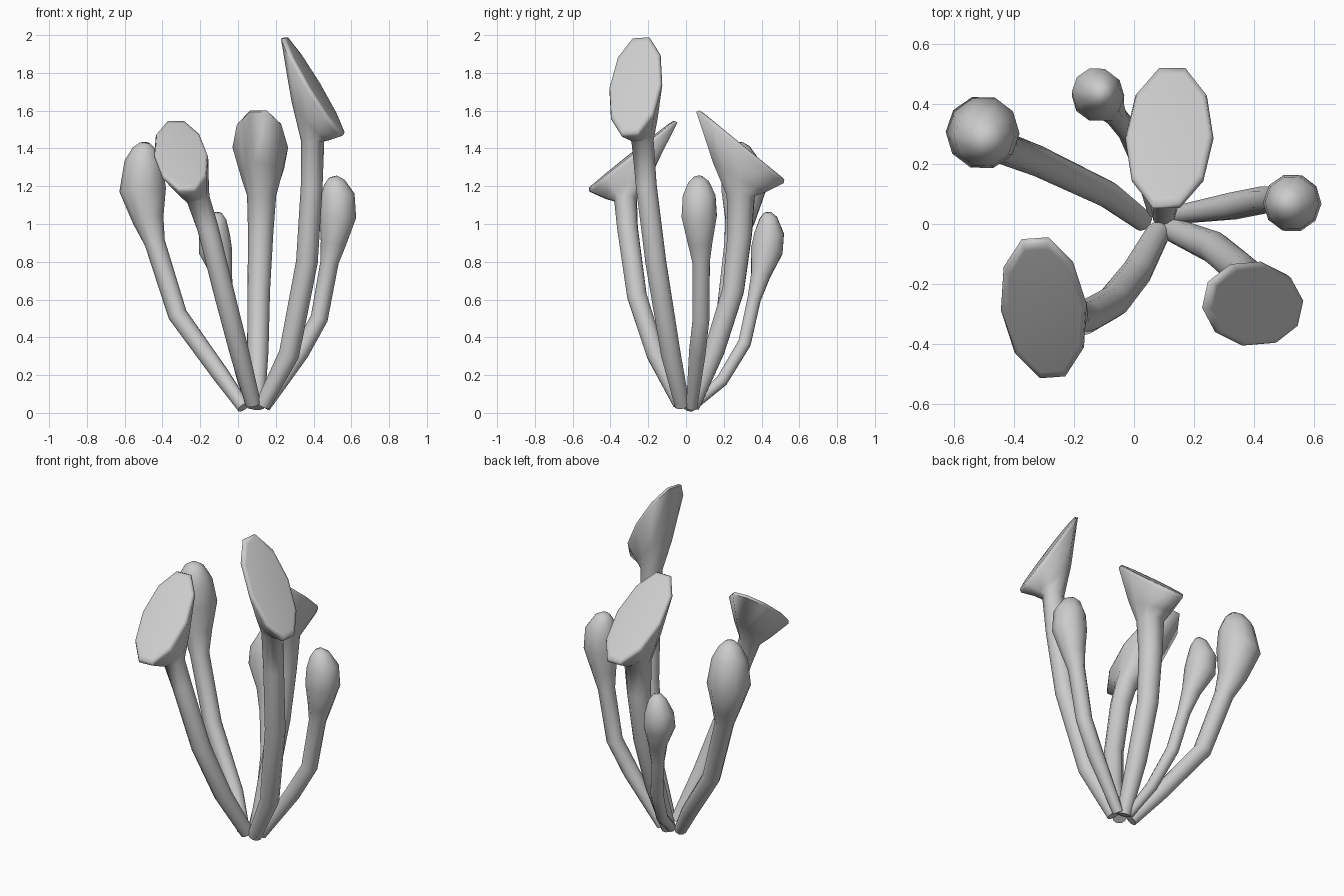
import bpy, bmesh, math
from mathutils import Vector

cube = bpy.data.objects.get("Cube")
if cube:
    bpy.data.objects.remove(cube)

SIDES = 10

grey = bpy.data.materials.new("plain grey")
grey.use_nodes = True
grey.diffuse_color = (0.6, 0.6, 0.6, 1)
grey.node_tree.nodes["Principled BSDF"].inputs["Base Color"].default_value = (0.6, 0.6, 0.6, 1)


def ellipse(center, u, v):
    """Ring of points around a centre with half axes u and v."""
    angles = [2 * math.pi * (i + 0.5) / SIDES for i in range(SIDES)]
    return [center + (u * math.cos(a) + v * math.sin(a)) * 1.03 for a in angles]


def stalk_rings(path, ref):
    """Rings square to a path of (x, y, z, radius) points."""
    pts = [Vector(p[:3]) for p in path]
    rings = []
    for i, p in enumerate(pts):
        before = (p - pts[i - 1]).normalized() if i else Vector()
        after = (pts[i + 1] - p).normalized() if i < len(pts) - 1 else Vector()
        t = (before + after).normalized()
        u = (ref - t * ref.dot(t)).normalized()
        rings.append(ellipse(p, u * path[i][3], t.cross(u) * path[i][3]))
    return rings


def loft(name, rings):
    """Skin the rings into one closed, shaded object."""
    bm = bmesh.new()
    loops = [[bm.verts.new(p) for p in ring] for ring in rings]
    for a, b in zip(loops, loops[1:]):
        for i in range(SIDES):
            j = (i + 1) % SIDES
            bm.faces.new((a[i], a[j], b[j], b[i]))
    bm.faces.new(loops[0][::-1])
    bm.faces.new(loops[-1])
    bmesh.ops.recalc_face_normals(bm, faces=bm.faces)
    mesh = bpy.data.meshes.new(name)
    bm.to_mesh(mesh)
    bm.free()
    mesh.materials.append(grey)
    ob = bpy.data.objects.new(name, mesh)
    bpy.context.collection.objects.link(ob)
    bpy.ops.object.select_all(action='DESELECT')
    ob.select_set(True)
    bpy.context.view_layer.objects.active = ob
    bpy.ops.object.shade_smooth_by_angle(angle=math.radians(65))


def trumpet(name, path, center, u, v):
    """Stalk that flares into a slanted oval cap with a softened rim."""
    center, u, v = Vector(center), Vector(u), Vector(v)
    rings = stalk_rings(path, u)
    neck = rings[-1]
    normal = u.cross(v).normalized()
    if normal.dot(center - Vector(path[-1][:3])) < 0:
        normal, v = -normal, -v
    rim = ellipse(center - normal * 0.02, u, v)
    rings.append([a.lerp(b, 0.4) - normal * 0.01 for a, b in zip(neck, rim)])
    rings.append(rim)
    rings.append(ellipse(center - normal * 0.003, u * 0.97, v * 0.96))
    rings.append(ellipse(center, u * 0.88, v * 0.86))
    loft(name, rings)


def bulb(name, path):
    """Stalk that swells into a rounded bud."""
    loft(name, stalk_rings(path, Vector((1, 0.3, 0))))


# Trumpet-headed stalks
trumpet("tall_left_trumpet",
        [(.13, -.02, .04, .04), (.27, -.08, .31, .053), (.365, -.16, .8, .056),
         (.39, -.21, 1.2, .056), (.395, -.23, 1.44, .06)],
        (.408, -.27, 1.735), (.158, -.03, -.265), (.03, .136, .01))
trumpet("front_right_trumpet",
        [(.08, -.03, .05, .04), (.01, -.16, .31, .05), (-.07, -.26, .62, .053),
         (-.16, -.31, .98, .055), (-.21, -.32, 1.13, .06)],
        (-.30, -.29, 1.37), (-.03, .235, .187), (.139, .01, 0))
trumpet("back_trumpet",
        [(.1, .03, .03, .04), (.105, .15, .33, .055), (.11, .25, .65, .058),
         (.12, .285, .95, .065), (.125, .29, 1.15, .075)],
        (.118, .298, 1.42), (.01, .236, -.193), (.143, 0, 0))

# Bud-headed stalks
bulb("right_bud",
     [(.03, .01, .03, .035), (-.09, .1, .2, .045), (-.32, .21, .52, .05),
      (-.44, .255, .9, .053), (-.475, .285, 1.02, .08), (-.505, .305, 1.18, .12),
      (-.5, .29, 1.33, .098), (-.495, .28, 1.4, .06), (-.492, .275, 1.43, .025)])
bulb("left_bud",
     [(.14, .03, .03, .03), (.33, .06, .32, .045), (.43, .08, .5, .045),
      (.485, .08, .8, .047), (.505, .075, .9, .066), (.528, .07, 1.04, .095),
      (.527, .07, 1.15, .088), (.51, .067, 1.22, .055), (.502, .065, 1.25, .022)])
bulb("small_back_bud",
     [(.07, .04, .04, .025), (.03, .19, .17, .032), (-.02, .31, .37, .035),
      (-.06, .36, .6, .036), (-.085, .395, .73, .052), (-.12, .428, .86, .086),
      (-.125, .44, .95, .08), (-.11, .435, 1.03, .048), (-.105, .43, 1.06, .02)])
